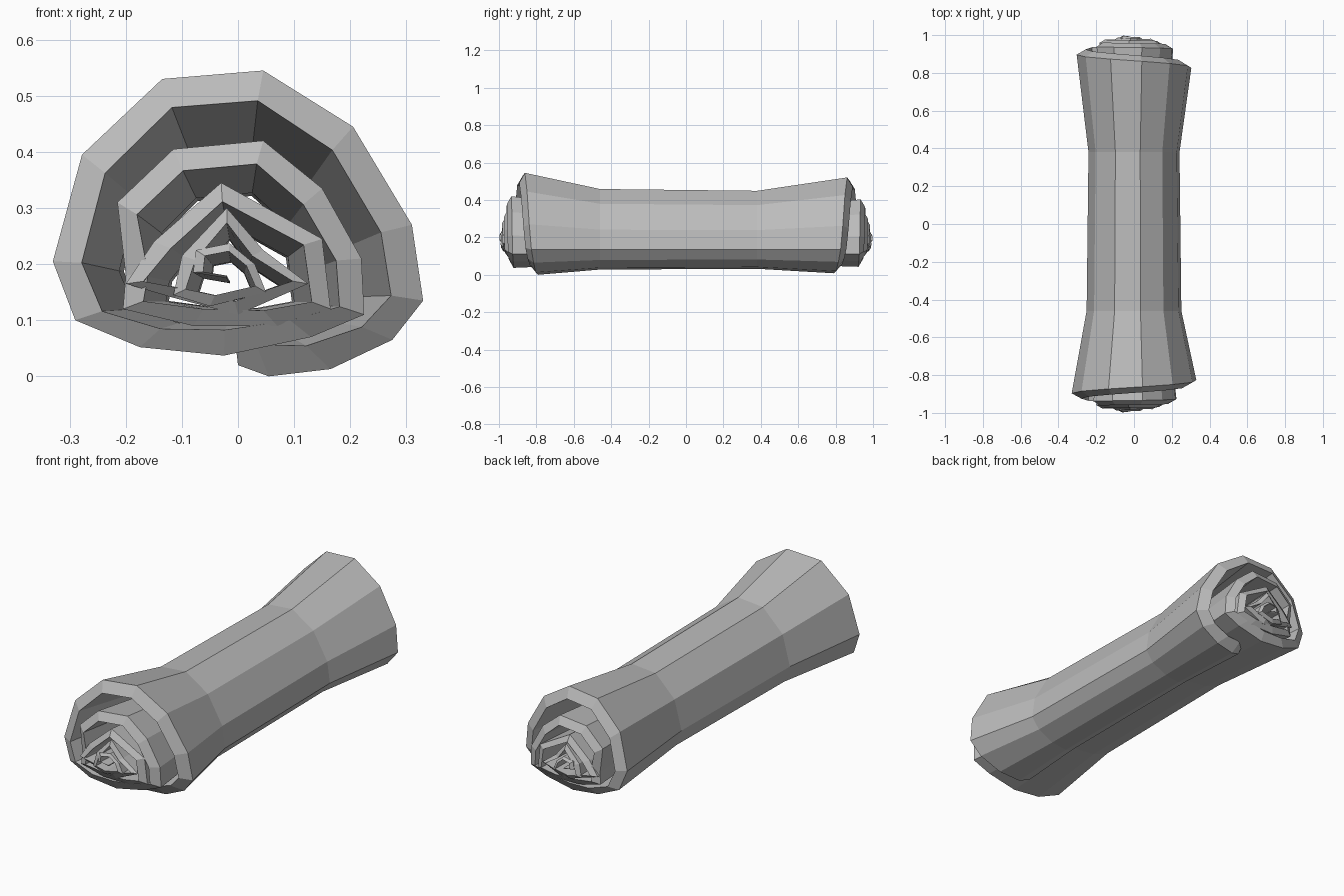
import bpy, bmesh
from mathutils import Vector

cube = bpy.data.objects.get("Cube")
if cube:
    bpy.data.objects.remove(cube, do_unlink=True)

grey = bpy.data.materials.new("plain grey")
grey.use_nodes = True
colour = (0.5, 0.5, 0.5, 1)
grey.diffuse_color = colour
grey.node_tree.nodes["Principled BSDF"].inputs["Base Color"].default_value = colour

# Rolled cross-section (x, z) from the loose outer flap to the core
spiral = [
    (0, .02), (.055, 0), (.165, .013), (.275, .065), (.33, .135), (.31, .27),
    (.205, .445), (.045, .545), (-.135, .53), (-.278, .395), (-.33, .205),
    (-.29, .1), (-.175, .052), (-.025, .037), (.13, .07), (.225, .11),
    (.22, .21), (.15, .335), (.045, .42), (-.115, .405), (-.215, .31),
    (-.2, .18), (-.205, .12), (-.08, .09), (.07, .09), (.165, .12),
    (.15, .245), (-.03, .345), (-.15, .24), (-.2, .165), (-.115, .14),
    (0, .11), (.125, .165), (.045, .225), (-.02, .3), (-.1, .215),
    (-.115, .145), (-.05, .125), (.05, .15), (.03, .2), (-.015, .237),
    (-.075, .225), (-.08, .185), (-.02, .175)]
core = Vector((-.02, .19))
last = len(spiral) - 1


def section(side):
    """Outer and inner edge points of the sheet, inner edge reversed."""
    outer, inner = [], []
    for i, p in enumerate(spiral):
        p = Vector(p)
        f = i / last
        inward = core - p
        thick = min(.062 - .045 * f, inward.length * .3)
        outer.append((p, f, 0))
        inner.append((p + inward.normalized() * thick, f, thick))
    return outer + inner[::-1]


def end_depth(f, thick):
    # The core pokes out further than the outer wrap; the lip slopes outward
    if f < .28:
        d = .78 + .14 * f / .28
    else:
        d = .92 + .07 * (f - .28) / .72
    return min(d + thick * .55, 1)


# Flared ends with a narrower waist: direction, scale x, scale z, lift, waist y
stations = [(-1, 1, 1, 0, None), (0, .76, .79, .028, -.46),
            (0, .73, .765, .032, .38), (1, .92, .94, .008, None)]

bm = bmesh.new()
rings = []
for side, sx, sz, lift, waist in stations:
    ring = []
    for p, f, thick in section(side):
        y = waist if waist is not None else side * end_depth(f, thick)
        ring.append(bm.verts.new((p.x * sx, y, p.y * sz + lift)))
    rings.append(ring)

# Sheet surfaces along the length
count = len(rings[0])
for a, b in zip(rings, rings[1:]):
    for i in range(count):
        j = (i + 1) % count
        bm.faces.new((a[i], a[j], b[j], b[i]))

# Spiral rims at both ends
for ring in (rings[0], rings[-1]):
    for i in range(last):
        bm.faces.new((ring[i], ring[i + 1], ring[count - 2 - i], ring[count - 1 - i]))
bmesh.ops.recalc_face_normals(bm, faces=bm.faces)

mesh = bpy.data.meshes.new("rolled_sheet")
bm.to_mesh(mesh)
bm.free()
mesh.materials.append(grey)
roll = bpy.data.objects.new("rolled_sheet", mesh)
bpy.context.collection.objects.link(roll)
